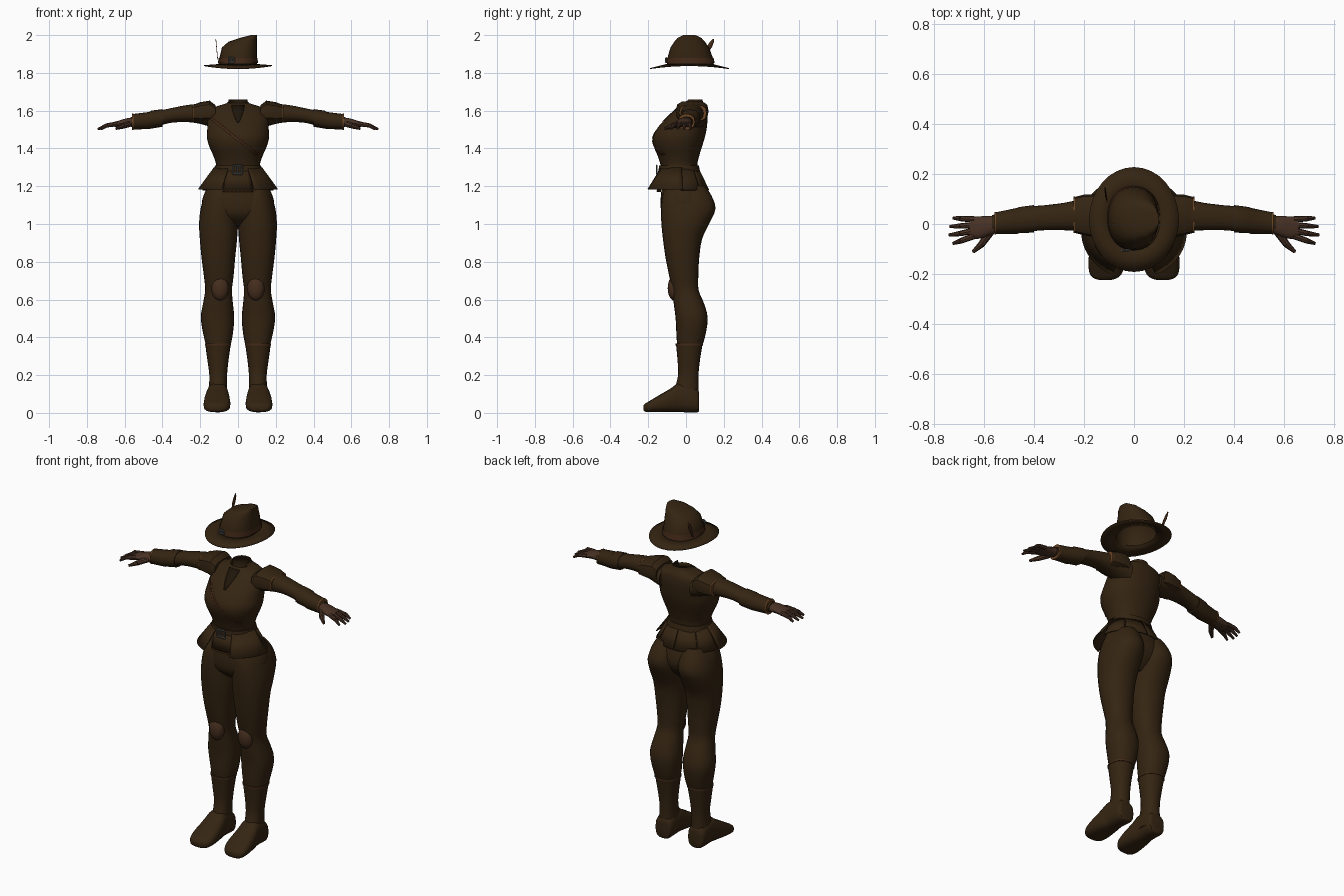
import bpy, bmesh, math
from mathutils import Vector
from mathutils.bvhtree import BVHTree

cube = bpy.data.objects.get("Cube")
if cube:
    bpy.data.objects.remove(cube)


def material(name, r, g, b):
    m = bpy.data.materials.new(name)
    m.use_nodes = True
    m.diffuse_color = (r, g, b, 1)
    shader = m.node_tree.nodes["Principled BSDF"]
    shader.inputs["Base Color"].default_value = (r, g, b, 1)
    shader.inputs["Roughness"].default_value = 0.9
    return m


cloth = material("dark brown cloth", .035, .018, .006)
glove = material("glove leather", .065, .031, .018)
patch = material("knee leather", .06, .027, .013)
band = material("band leather", .055, .022, .009)
trim = material("copper trim", .15, .06, .018)
metal = material("buckle metal", .09, .09, .085)
dark = material("shadow brown", .014, .008, .003)
built = []


def finish(name, bm, mat, mirror=False, thick=0):
    """Turn a bmesh into an object, optionally mirrored and thickened."""
    bmesh.ops.recalc_face_normals(bm, faces=bm.faces)
    mesh = bpy.data.meshes.new(name)
    bm.to_mesh(mesh)
    bm.free()
    mesh.materials.append(mat)
    ob = bpy.data.objects.new(name, mesh)
    bpy.context.collection.objects.link(ob)
    if mirror:
        ob.modifiers.new("mirror", "MIRROR").use_mirror_merge = False
    if thick:
        ob.modifiers.new("thickness", "SOLIDIFY").thickness = thick
    built.append(ob)
    return ob


def skin(bm, rows, closed):
    """Bridge rows of points with quads."""
    rows = [[bm.verts.new(p) for p in row] for row in rows]
    n = len(rows[0])
    for low, high in zip(rows, rows[1:]):
        for i in range(n if closed else n - 1):
            j = (i + 1) % n
            bm.faces.new((low[i], low[j], high[j], high[i]))
    return rows


def smooth_rings(rings, steps=3):
    """Interpolate the rings so that the loft flows evenly."""
    out = []
    for i in range(len(rings) - 1):
        a, b, c, d = (rings[max(0, min(k, len(rings) - 1))] for k in range(i - 1, i + 3))
        for s in range(steps):
            t = s / steps
            out.append([q + t * (r - p + t * (2 * p - 5 * q + 4 * r - w + t * (3 * (q - r) + w - p))) / 2
                        for p, q, r, w in zip(a, b, c, d)])
    return out + [rings[-1]]


def loft(name, axis, rings, mat, n=24, power=2.2, flow=True, caps=True, **extra):
    """Loft through rings given as a position and two pairs of extents."""
    rows = []
    for t, a0, a1, b0, b1 in smooth_rings(rings) if flow else rings:
        row = []
        for i in range(n):
            ang = math.tau * i / n
            u, v = (math.copysign(abs(f) ** (2 / power), f) for f in (math.cos(ang), math.sin(ang)))
            p = [(a0 + a1 + u * (a1 - a0)) / 2, (b0 + b1 + v * (b1 - b0)) / 2]
            p.insert("xyz".index(axis), t)
            row.append(p)
        rows.append(row)
    bm = bmesh.new()
    rows = skin(bm, rows, True)
    if caps:
        bm.faces.new(rows[0])
        bm.faces.new(rows[-1])
    return finish(name, bm, mat, **extra)


def panel(name, start, end, top, bottom, mat=cloth, **extra):
    """Flared sheet round the hips; top and bottom are (z, x radius, y radius)."""
    def row(z, rx, ry):
        angles = [math.radians(start + (end - start) * i / 8) for i in range(9)]
        return [(rx * math.cos(a), ry * math.sin(a) - .03, z) for a in angles]
    bm = bmesh.new()
    skin(bm, [row(*top), row(*bottom)], False)
    return finish(name, bm, mat, thick=.006, **extra)


def rod(bm, start, end, r1, r2):
    start, end = Vector(start), Vector(end)
    aim = (end - start).to_track_quat("Z", "Y").to_matrix().to_4x4()
    aim.translation = (start + end) / 2
    bmesh.ops.create_cone(bm, cap_ends=True, segments=8, radius1=r1, radius2=r2,
                          depth=(end - start).length, matrix=aim)


def buckle(name, x, y, z, w, h):
    """Square frame with a centre prong."""
    bm = bmesh.new()
    for dx in (-w, 0, w):
        rod(bm, (x + dx, y, z - h), (x + dx, y, z + h), .005, .005)
    for dz in (-h, h):
        rod(bm, (x - w, y, z + dz), (x + w, y, z + dz), .005, .005)
    finish(name, bm, metal)


# Jacket body with an open collar
torso = loft("jacket", "z", [
    (1.2, -.13, .13, -.12, .09), (1.3, -.115, .115, -.132, .06),
    (1.36, -.13, .13, -.15, .07), (1.41, -.152, .152, -.17, .085),
    (1.46, -.165, .165, -.175, .1), (1.51, -.162, .162, -.15, .11),
    (1.57, -.16, .16, -.095, .115), (1.615, -.13, .13, -.045, .11),
    (1.64, -.06, .06, -.025, .095), (1.66, -.05, .05, -.02, .085)],
    cloth, n=32, caps=False)
for v in torso.data.vertices:
    if v.co.z > 1.64 and v.co.y < .01:
        v.co.z -= .03

surface = BVHTree.FromPolygons([v.co for v in torso.data.vertices],
                               [p.vertices for p in torso.data.polygons])


def chest_patch(name, points, mat):
    """Thin plate laid on the chest; points are (x, z, half width)."""
    rows = []
    for x, z, w in points:
        row = []
        for k in (-1, 0, 1):
            hit = surface.ray_cast(Vector((x + k * w, -1, z)), Vector((0, 1, 0)))[0]
            row.append((x + k * w, hit.y - .004 if hit else 0, z))
        rows.append(row)
    bm = bmesh.new()
    skin(bm, rows, False)
    finish(name, bm, mat, thick=.002)


chest_patch("neck_opening", [(0, 1.54, .006), (0, 1.57, .02), (0, 1.6, .03), (0, 1.63, .035)], dark)
chest_patch("chest_strap", [(-.15 + .25 * i / 14, 1.565 - .2 * i / 14, .008) for i in range(15)], band)
chest_patch("strap_edge", [(-.14 + .25 * i / 14, 1.57 - .2 * i / 14, .003) for i in range(15)], trim)

# Sleeves, shoulder guards and bracers
loft("sleeves", "x", [
    (.1, -.04, .11, 1.5, 1.62), (.2, -.03, .1, 1.53, 1.635), (.28, -.025, .085, 1.54, 1.628),
    (.36, -.025, .075, 1.535, 1.612), (.42, -.03, .07, 1.52, 1.6),
    (.5, -.035, .055, 1.512, 1.585), (.57, -.03, .035, 1.515, 1.565)], cloth, mirror=True)
loft("shoulder_guards", "x", [(.12, -.05, .115, 1.54, 1.63), (.15, -.055, .12, 1.54, 1.653),
     (.2, -.045, .118, 1.54, 1.645), (.24, -.035, .108, 1.545, 1.63)],
     cloth, n=12, power=3, flow=False, mirror=True)
loft("shoulder_trim", "x", [(.236, -.037, .11, 1.543, 1.632), (.242, -.037, .11, 1.543, 1.632)],
     trim, n=12, power=3, flow=False, mirror=True)
loft("bracers", "x", [(.4, -.034, .076, 1.515, 1.608), (.46, -.037, .068, 1.505, 1.6),
     (.47, -.04, .064, 1.503, 1.593), (.558, -.04, .046, 1.5, 1.582)],
     cloth, n=12, flow=False, mirror=True)
loft("bracer_trim", "x", [(.553, -.042, .048, 1.498, 1.584), (.56, -.042, .048, 1.498, 1.584)],
     trim, n=12, flow=False, mirror=True)

# Gloves: palm, four fingers and thumb
loft("glove_palms", "x", [(.54, -.03, .032, 1.515, 1.565), (.59, -.05, .032, 1.515, 1.56),
     (.63, -.06, .03, 1.513, 1.548), (.66, -.052, .028, 1.515, 1.54)], glove, n=14, mirror=True)
bm = bmesh.new()
for i, reach in enumerate((.725, .738, .742, .725)):
    y = .018 - .022 * i
    knuckle = (.695, y - .008 * i + .004, 1.522)
    rod(bm, (.64, y, 1.53), knuckle, .013, .011)
    rod(bm, knuckle, (reach, y - .012 * i + .006, 1.502), .011, .006)
rod(bm, (.575, -.03, 1.53), (.61, -.08, 1.518), .017, .014)
rod(bm, (.61, -.08, 1.518), (.645, -.112, 1.505), .014, .007)
finish("glove_fingers", bm, glove, mirror=True)

# Belt, buckle and skirt panels
loft("belt", "z", [(1.262, -.132, .132, -.147, .078), (1.31, -.122, .122, -.143, .068)],
     cloth, n=32, flow=False)
buckle("belt_buckle", -.003, -.155, 1.287, .024, .022)
for i in range(4):
    panel("back_skirt_panel", i * 45 + 1, i * 45 + 44, (1.29, .127, .1), (1.18, .19, .153))
panel("front_skirt_panel", -62, -118, (1.28, .135, .118), (1.17, .17, .123))
panel("front_skirt_hem", -62, -118, (1.178, .17, .127), (1.172, .172, .127), trim)
panel("hip_guards", 4, -66, (1.3, .128, .112), (1.185, .212, .19), mirror=True)

# Trousers
loft("hips", "z", [(.99, -.06, .06, -.06, .05), (1.04, -.15, .15, -.12, .1),
     (1.1, -.192, .192, -.135, .125), (1.18, -.17, .17, -.13, .11),
     (1.26, -.125, .125, -.12, .075)], cloth, n=32)
loft("trouser_legs", "z", [
    (.34, .045, .165, -.045, .08), (.4, .03, .18, -.05, .1), (.5, .02, .197, -.055, .115),
    (.58, .027, .185, -.065, .095), (.65, .032, .174, -.072, .067), (.72, .024, .18, -.088, .065),
    (.82, .015, .193, -.108, .07), (.92, .005, .202, -.122, .085), (1, 0, .206, -.13, .122),
    (1.08, 0, .198, -.133, .156), (1.15, .01, .178, -.125, .135), (1.2, .03, .15, -.1, .1)],
    cloth, mirror=True)
bm = bmesh.new()
bmesh.ops.create_uvsphere(bm, u_segments=16, v_segments=10, radius=1)
for v in bm.verts:
    v.co = (.095 + v.co.x * .046, v.co.y * .034 - .063, .66 + v.co.z * .066)
finish("knee_patches", bm, patch, mirror=True)

# Boots
loft("boot_shafts", "z", [
    (.05, .05, .162, -.06, .068), (.12, .058, .155, -.06, .066), (.2, .058, .152, -.042, .066),
    (.28, .05, .162, -.045, .074), (.365, .038, .174, -.053, .088)], cloth, mirror=True)
loft("boot_trim", "z", [(.358, .036, .176, -.055, .09), (.367, .036, .176, -.055, .09)],
     band, flow=False, mirror=True)
loft("boot_feet", "y", [
    (.07, .07, .145, .012, .1), (.055, .055, .16, .002, .13), (-.03, .052, .165, .004, .16),
    (-.08, .045, .175, .004, .13), (-.14, .04, .182, .004, .095), (-.19, .045, .18, .004, .065),
    (-.215, .065, .165, .006, .05), (-.224, .09, .14, .012, .04)],
    cloth, n=16, power=2.8, mirror=True)

# Hat: slanted crown, dished brim, band, buckle and feather
loft("hat_crown", "z", [
    (1.843, -.104, .1, -.102, .148), (1.88, -.098, .1, -.098, .142), (1.935, -.085, .1, -.082, .122),
    (1.965, -.05, .1, -.062, .1), (1.985, .01, .1, -.045, .082), (2, .07, .1, -.015, .05)],
    cloth, flow=False).data.polygons[-2].hide = False
bm = bmesh.new()
rows = []
for k in (0, .5, 1):
    angles = [math.tau * i / 32 for i in range(32)]
    rows.append([((.1 + .08 * k) * math.cos(a), .018 + (.122 + .088 * k) * math.sin(a),
                  1.847 - .014 * k + .008 * k * math.cos(2 * a)) for a in angles])
skin(bm, rows, True)
finish("hat_brim", bm, cloth, thick=.005)
loft("hat_band", "z", [(1.853, -.107, .105, -.106, .152), (1.88, -.102, .104, -.102, .146)],
     band, flow=False, caps=False)
buckle("hat_buckle", -.035, -.105, 1.867, .014, .011)
bm = bmesh.new()
skin(bm, [[(-.106 - .01 * t, .09 + .055 * t - w, 1.87 + .11 * t),
           (-.106 - .01 * t, .09 + .055 * t + w, 1.87 + .11 * t)]
          for t, w in ((0, .003), (.3, .008), (.6, .014), (.85, .011), (1, .002))], False)
finish("hat_feather", bm, band, thick=.003)

# Open the underside of the crown
crown = bpy.data.objects["hat_crown"]
bm = bmesh.new()
bm.from_mesh(crown.data)
under = [f for f in bm.faces if f.calc_center_median().z < 1.845]
bmesh.ops.delete(bm, geom=under, context="FACES_ONLY")
bm.to_mesh(crown.data)
bm.free()

# Smooth shading with crisp edges
bpy.ops.object.select_all(action="DESELECT")
for ob in built:
    ob.select_set(True)
bpy.context.view_layer.objects.active = torso
bpy.ops.object.shade_smooth_by_angle(angle=math.radians(40))
